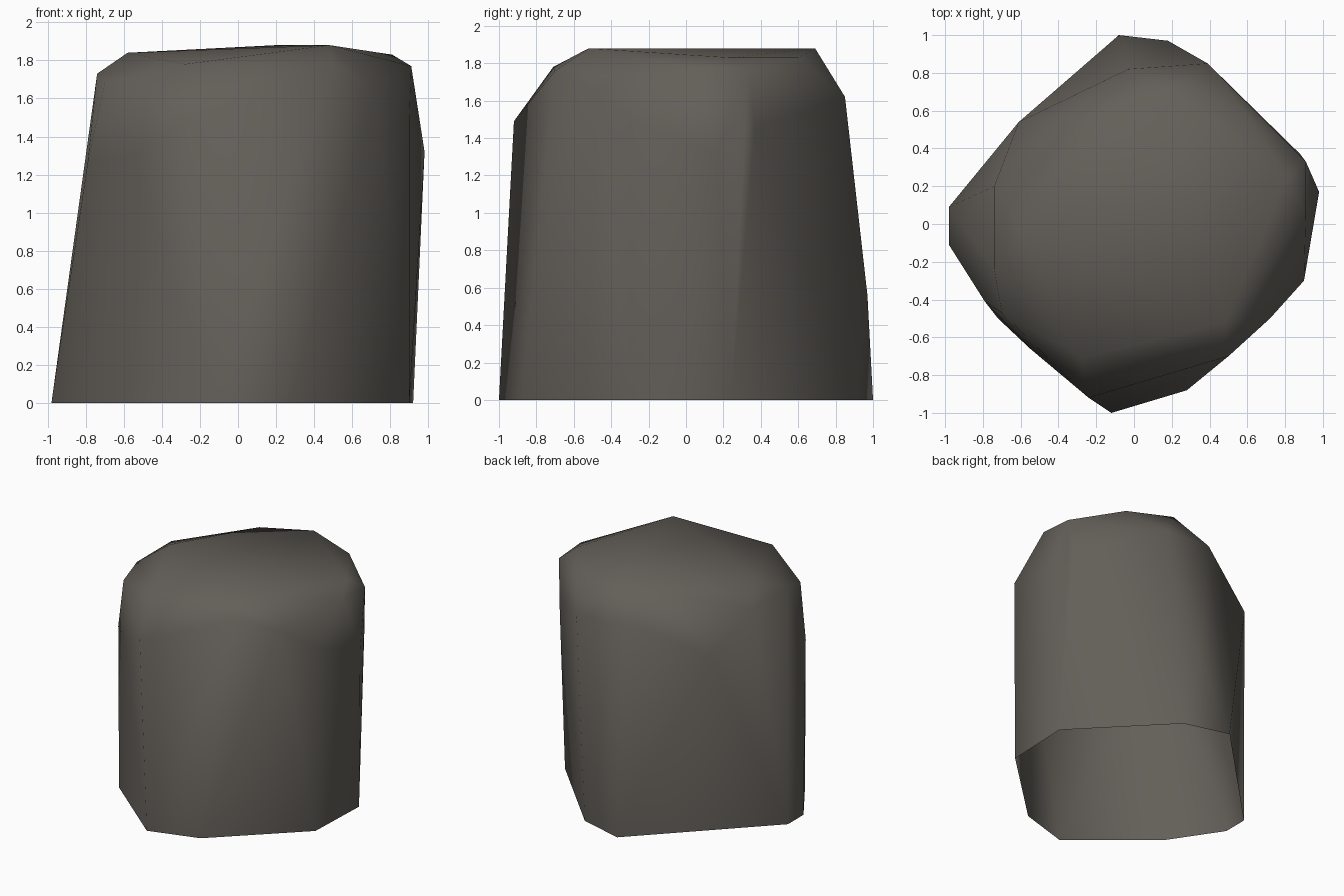
import bpy, bmesh

if "Cube" in bpy.data.objects:
    bpy.data.objects.remove(bpy.data.objects["Cube"])

# Bottom outline, counted round from the right
RIM = [(.92, .24), (.28, .90), (-.08, 1.0), (-.98, .09), (-.98, -.11),
       (-.72, -.50), (-.12, -1.0), (.28, -.88), (.90, -.29)]

# Shoulder and crown corners
UPPER = [(.98, .17, 1.32), (.88, .37, 1.45), (.39, .85, 1.62), (.18, .97, .56),
         (-.03, .82, 1.66), (-.61, .54, 1.44), (-.74, .20, 1.73),
         (-.74, -.24, 1.73), (-.79, -.41, 1.26), (-.70, -.47, 1.68),
         (-.55, -.66, 1.30), (-.24, -.92, 1.49), (-.28, -.71, 1.78),
         (.50, -.70, 1.76), (.72, -.50, 1.66), (.90, -.30, 1.49),
         (.91, .05, 1.77), (.91, .33, 1.75), (.81, .24, 1.83),
         (.58, .60, 1.83), (.20, .69, 1.88), (-.20, .56, 1.85),
         (-.58, -.05, 1.84), (.48, -.52, 1.88)]

# Rock: convex block, open underneath
bm = bmesh.new()
for p in [(x, y, 0) for x, y in RIM] + UPPER:
    bm.verts.new(p)
bmesh.ops.convex_hull(bm, input=bm.verts[:])
base = [f for f in bm.faces if all(v.co.z < .001 for v in f.verts)]
bmesh.ops.delete(bm, geom=base, context='FACES')
loose = [v for v in bm.verts if not v.link_faces]
bmesh.ops.delete(bm, geom=loose, context='VERTS')
bmesh.ops.recalc_face_normals(bm, faces=bm.faces[:])
for f in bm.faces:
    f.smooth = True
mesh = bpy.data.meshes.new("rock")
bm.to_mesh(mesh)
bm.free()

# Warm grey stone
stone = bpy.data.materials.new("grey_stone")
stone.diffuse_color = (.125, .115, .100, 1)
stone.use_nodes = True
stone.node_tree.nodes["Principled BSDF"].inputs["Base Color"].default_value = stone.diffuse_color
mesh.materials.append(stone)
rock = bpy.data.objects.new("rock", mesh)
bpy.context.collection.objects.link(rock)
